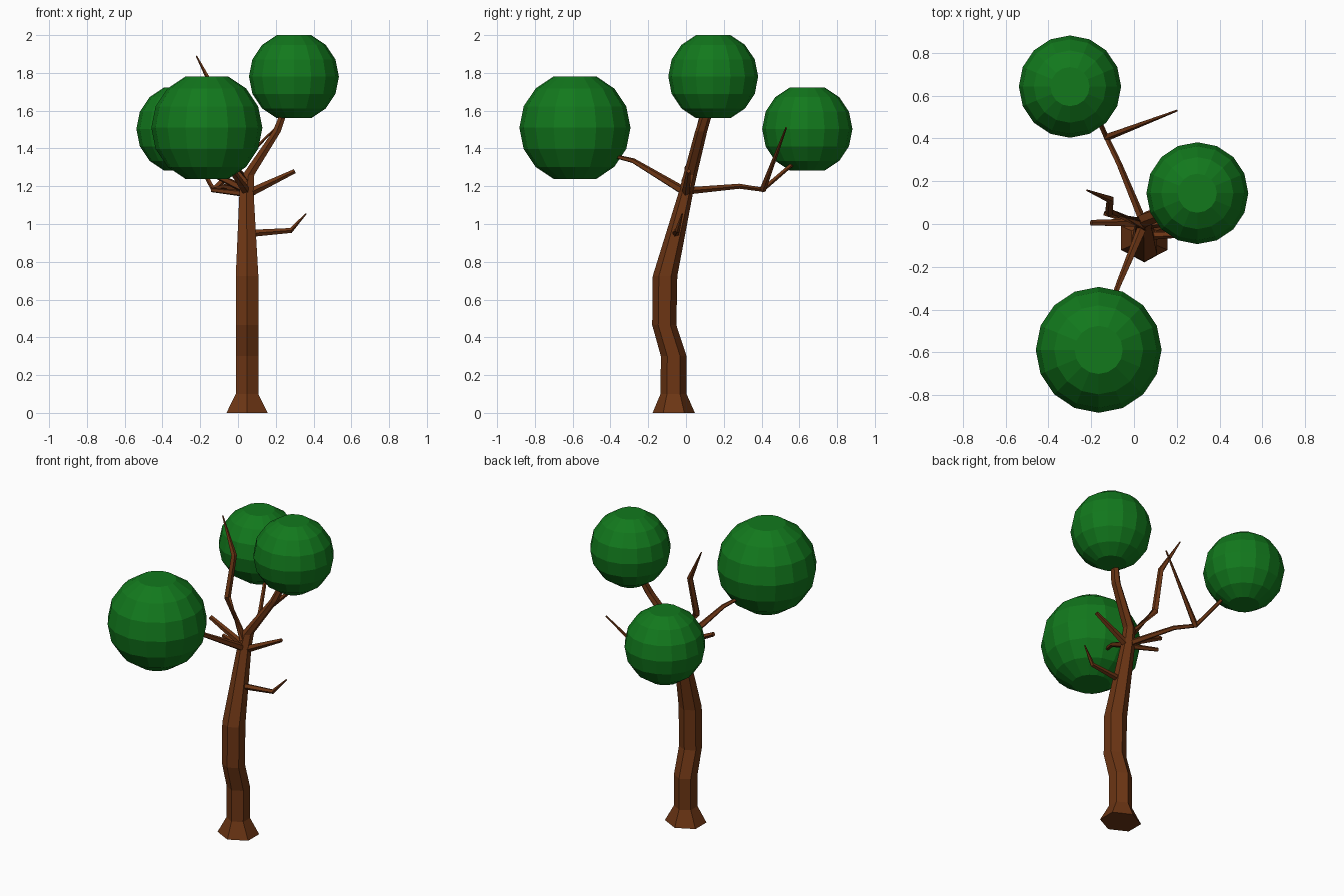
import bpy, bmesh
from math import pi, sin, cos
from mathutils import Vector

if "Cube" in bpy.data.objects:
    bpy.data.objects.remove(bpy.data.objects["Cube"])


def material(name, color):
    m = bpy.data.materials.new(name)
    m.diffuse_color = color
    m.use_nodes = True
    m.node_tree.nodes["Principled BSDF"].inputs["Base Color"].default_value = m.diffuse_color
    return m


bark = material("bark", (0.15, 0.036, 0.007, 1))
leaf = material("leaf", (0.006, 0.19, 0.012, 1))


def loft(name, rings, mat):
    """Join equal-sized rings of points into a capped, flat-shaded solid."""
    bm = bmesh.new()
    loops = [[bm.verts.new(p) for p in ring] for ring in rings]
    n = len(loops[0])
    for a, b in zip(loops, loops[1:]):
        for i in range(n):
            j = (i + 1) % n
            bm.faces.new((a[i], a[j], b[j], b[i]))
    bm.faces.new(loops[0][::-1])
    bm.faces.new(loops[-1])
    bmesh.ops.recalc_face_normals(bm, faces=bm.faces)
    me = bpy.data.meshes.new(name)
    bm.to_mesh(me)
    bm.free()
    me.materials.append(mat)
    ob = bpy.data.objects.new(name, me)
    bpy.context.collection.objects.link(ob)
    return ob


def level_ring(x, y, z, rx, ry, sides, turn=0.0):
    return [(x + rx * cos(turn + 2 * pi * i / sides),
             y + ry * sin(turn + 2 * pi * i / sides), z) for i in range(sides)]


def branch(name, path, sides=5):
    """Tapered tube along (x, y, z, radius) points."""
    pts = [Vector(p[:3]) for p in path]
    rings = []
    for i, p in enumerate(pts):
        d = (pts[min(i + 1, len(pts) - 1)] - pts[max(i - 1, 0)]).normalized()
        ref = Vector((0, 0, 1)) if abs(d.z) < 0.8 else Vector((0, 1, 0))
        u = d.cross(ref).normalized()
        v = u.cross(d)
        r = path[i][3]
        rings.append([p + r * (u * cos(2 * pi * k / sides) + v * sin(2 * pi * k / sides))
                      for k in range(sides)])
    loft(name, rings, bark)


def foliage(name, x, y, z, r):
    """Ball with 16 sides and flat-cut poles."""
    rings = []
    for k in range(1, 8):
        a = k * pi / 8
        s = r * sin(a)
        rings.append(level_ring(x, y, z - r * cos(a), s, s, 16))
    loft(name, rings, leaf)


# six-sided trunk with flared foot, continuing into the top limb
trunk = [
    (0.048, -0.065, 0.00, 0.126, 0.112),
    (0.048, -0.066, 0.10, 0.069, 0.069),
    (0.048, -0.065, 0.30, 0.069, 0.068),
    (0.048, -0.115, 0.465, 0.069, 0.064),
    (0.048, -0.111, 0.725, 0.069, 0.065),
    (0.045, 0.000, 1.17, 0.043, 0.038),
    (0.055, 0.022, 1.26, 0.036, 0.036),
    (0.205, 0.080, 1.49, 0.025, 0.032),
    (0.235, 0.105, 1.57, 0.021, 0.030),
    (0.270, 0.130, 1.68, 0.020, 0.026),
]
loft("trunk", [level_ring(*t, 6, pi / 6) for t in trunk], bark)

# limbs that carry foliage
branch("front_limb", [(0.045, -0.005, 1.17, 0.024), (-0.07, -0.28, 1.335, 0.014),
                      (-0.10, -0.36, 1.355, 0.011), (-0.14, -0.47, 1.42, 0.010)])
branch("back_limb", [(0.045, 0.0, 1.175, 0.020), (-0.07, 0.28, 1.20, 0.014),
                     (-0.13, 0.405, 1.182, 0.013), (-0.20, 0.56, 1.315, 0.011)])

# bare branches
branch("back_spike", [(-0.13, 0.405, 1.18, 0.018), (0.20, 0.53, 1.51, 0.005)])
branch("tall_branch", [(0.045, 0.0, 1.22, 0.027), (-0.115, 0.055, 1.43, 0.021),
                       (-0.11, 0.115, 1.68, 0.018), (-0.22, 0.158, 1.89, 0.004)])
branch("left_branch", [(0.04, 0.005, 1.18, 0.022), (-0.20, 0.005, 1.30, 0.014)])
branch("left_stub", [(0.04, 0.0, 1.16, 0.018), (-0.14, 0.05, 1.18, 0.012)])
branch("right_branch", [(0.05, 0.0, 1.16, 0.024), (0.30, 0.015, 1.28, 0.012)])
branch("low_branch", [(0.06, -0.055, 0.95, 0.020), (0.28, -0.045, 0.966, 0.014),
                      (0.36, -0.02, 1.055, 0.004)])

# foliage balls
foliage("front_foliage", -0.165, -0.588, 1.51, 0.294)
foliage("top_foliage", 0.296, 0.144, 1.78, 0.238)
foliage("back_foliage", -0.299, 0.642, 1.503, 0.239)
